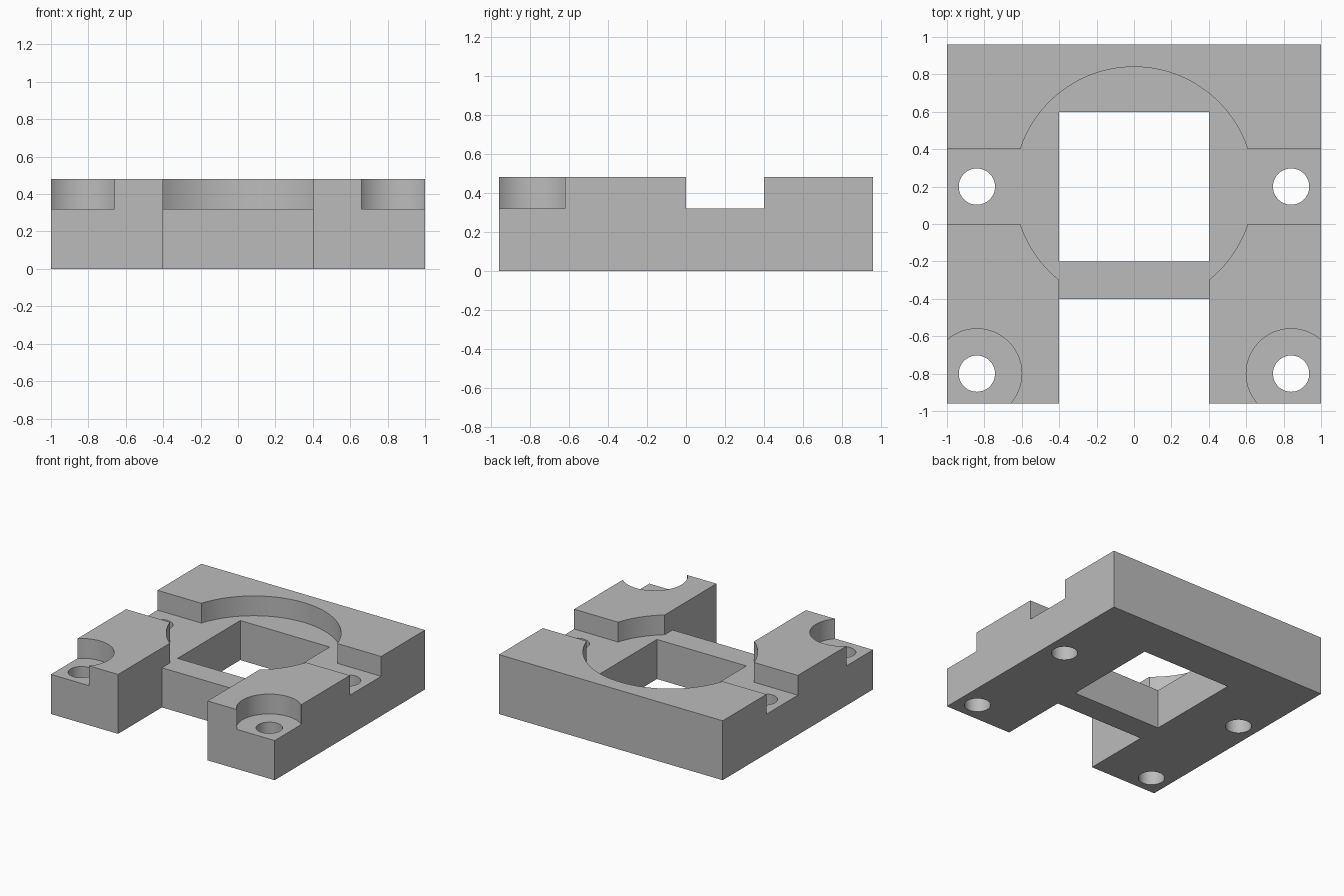
import bpy

cube = bpy.data.objects.get("Cube")
if cube:
    bpy.data.objects.remove(cube, do_unlink=True)

HEIGHT = 0.48   # full block
FLOOR = 0.32    # floor of all upper recesses
OVER = 0.6      # cutters reach past the top
UNDER = -0.1    # and past the bottom

grey = bpy.data.materials.new("plain grey")
grey.use_nodes = True
colour = (0.5, 0.5, 0.5, 1)
grey.diffuse_color = colour
grey.node_tree.nodes["Principled BSDF"].inputs["Base Color"].default_value = colour


def box(name, x0, x1, y0, y1, z0, z1):
    bpy.ops.mesh.primitive_cube_add(
        size=1, location=((x0 + x1) / 2, (y0 + y1) / 2, (z0 + z1) / 2))
    ob = bpy.context.object
    ob.name = name
    ob.scale = (x1 - x0, y1 - y0, z1 - z0)
    bpy.ops.object.transform_apply(location=True, rotation=False, scale=True)
    return ob


def cylinder(name, x, y, radius, z0, z1, sides=64):
    bpy.ops.mesh.primitive_cylinder_add(
        vertices=sides, radius=radius, depth=z1 - z0, location=(x, y, (z0 + z1) / 2))
    ob = bpy.context.object
    ob.name = name
    return ob


# Base block
block = box("mounting_block", -1, 1, -0.96, 0.96, 0, HEIGHT)
block.data.materials.append(grey)

# Through openings: front notch and square window
cutters = [
    box("front_notch", -0.4, 0.4, -1.2, -0.4, UNDER, OVER),
    box("square_window", -0.4, 0.4, -0.2, 0.6, UNDER, OVER),
    # Recesses: round pocket, cross slot, lowered bridge
    cylinder("round_pocket", 0, 0.2, 0.64, FLOOR, OVER, 128),
    box("cross_slot", -1.2, 1.2, 0, 0.4, FLOOR, OVER),
    box("bridge_recess", -0.4, 0.4, -0.5, -0.1, FLOOR, OVER),
]

# Screw holes and front counterbores on both sides
for side in (-1, 1):
    x = side * 0.84
    cutters.append(cylinder("counterbore", x, -0.8, 0.24, FLOOR, OVER))
    for y in (-0.8, 0.2):
        cutters.append(cylinder("screw_hole", x, y, 0.097, UNDER, OVER))

# Cut everything from the block
for cutter in cutters:
    cutter.hide_render = True
    mod = block.modifiers.new(cutter.name, "BOOLEAN")
    mod.operation = "DIFFERENCE"
    mod.solver = "EXACT"
    mod.object = cutter

bpy.ops.object.select_all(action="DESELECT")
block.select_set(True)
bpy.context.view_layer.objects.active = block
for mod in list(block.modifiers):
    bpy.ops.object.modifier_apply(modifier=mod.name)
for cutter in cutters:
    bpy.data.objects.remove(cutter, do_unlink=True)

# Smooth curved walls, crisp edges
bpy.ops.object.shade_smooth_by_angle(angle=0.5)
